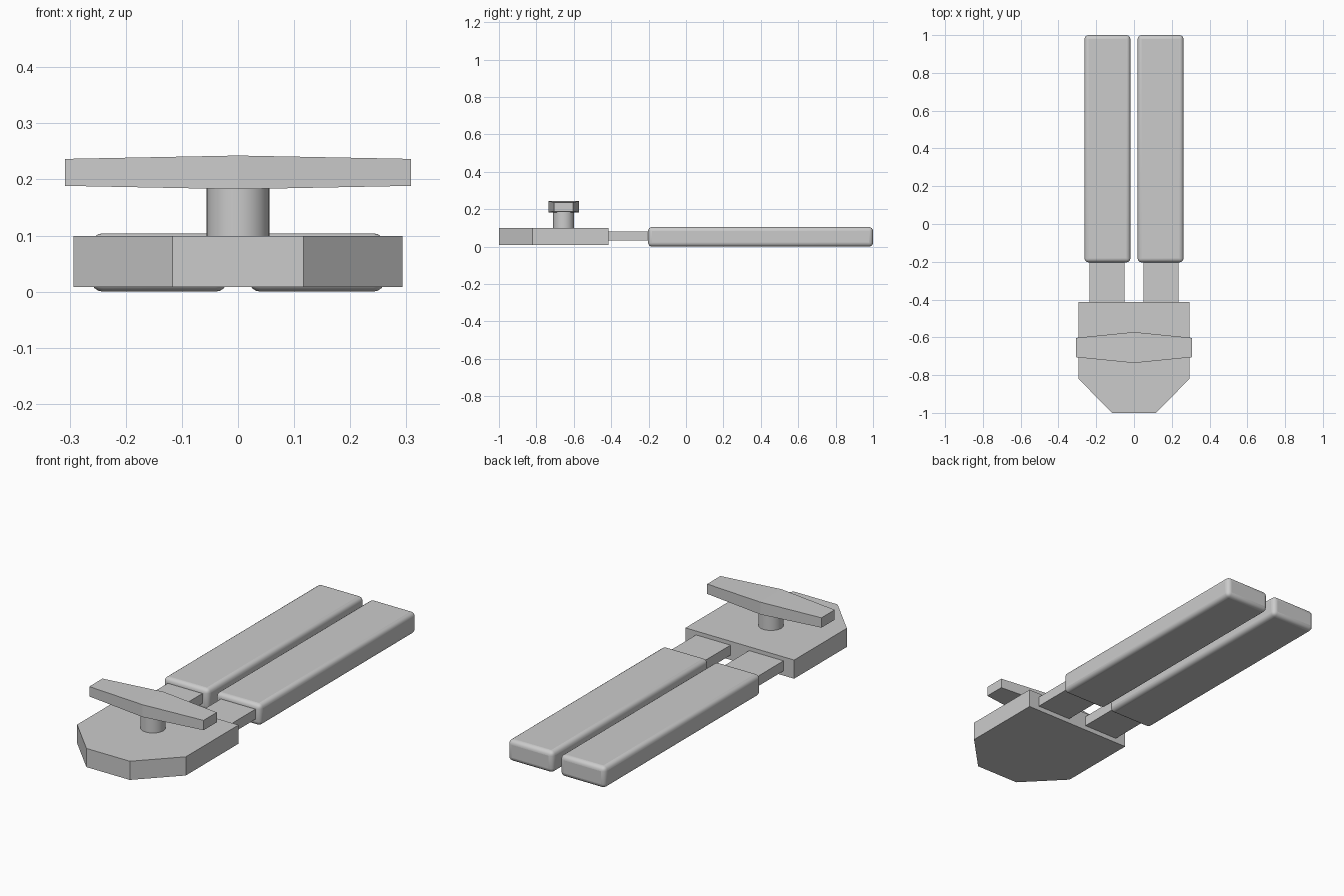
import bpy, bmesh
from math import radians

if "Cube" in bpy.data.objects:
    bpy.data.objects.remove(bpy.data.objects["Cube"])


def finish(name, bm):
    bmesh.ops.recalc_face_normals(bm, faces=bm.faces)
    mesh = bpy.data.meshes.new(name)
    bm.to_mesh(mesh)
    bm.free()
    obj = bpy.data.objects.new(name, mesh)
    bpy.context.collection.objects.link(obj)
    return obj


def box(name, x, y, z):
    bm = bmesh.new()
    bmesh.ops.create_cube(bm, size=1)
    for v in bm.verts:
        v.co = [(a + b) / 2 + c * (b - a) for c, (a, b) in zip(v.co, (x, y, z))]
    return finish(name, bm)


def smooth(obj):
    bpy.ops.object.select_all(action='DESELECT')
    obj.select_set(True)
    bpy.context.view_layer.objects.active = obj
    bpy.ops.object.shade_smooth_by_angle(angle=radians(35))


# body plate with chamfered front corners
half = [(0.293, -0.414), (0.293, -0.82), (0.117, -1.0)]
outline = half + [(-x, y) for x, y in reversed(half)]
bm = bmesh.new()
face = bm.faces.new([bm.verts.new((x, y, 0.008)) for x, y in outline])
ext = bmesh.ops.extrude_face_region(bm, geom=[face])['geom']
bmesh.ops.translate(bm, vec=(0, 0, 0.091),
                    verts=[g for g in ext if isinstance(g, bmesh.types.BMVert)])
finish("body_plate", bm)

# two arms with rounded grips
for side, s in (("left", -1), ("right", 1)):
    box(side + "_arm", sorted((s * 0.05, s * 0.236)), (-0.42, -0.195), (0.031, 0.08))
    grip = box(side + "_grip", sorted((s * 0.019, s * 0.262)), (-0.203, 1.0), (0.0, 0.104))
    bevel = grip.modifiers.new("rounding", 'BEVEL')
    bevel.width = 0.021
    bevel.segments = 4
    smooth(grip)

# knob post
bpy.ops.mesh.primitive_cylinder_add(vertices=32, radius=0.056, depth=0.11,
                                    location=(0, -0.654, 0.145))
post = bpy.context.object
post.name = "knob_post"
smooth(post)

# tapered cross handle: rectangular sections, widest in the middle
bm = bmesh.new()
rings = []
for x, w, h in ((-0.308, 0.051, 0.024), (0, 0.082, 0.030), (0.308, 0.051, 0.024)):
    rings.append([bm.verts.new((x, -0.654 + a * w, 0.2125 + b * h))
                  for a, b in ((-1, -1), (1, -1), (1, 1), (-1, 1))])
for r0, r1 in zip(rings, rings[1:]):
    for i in range(4):
        j = (i + 1) % 4
        bm.faces.new((r0[i], r0[j], r1[j], r1[i]))
bm.faces.new(rings[0])
bm.faces.new(rings[-1])
finish("cross_handle", bm)
